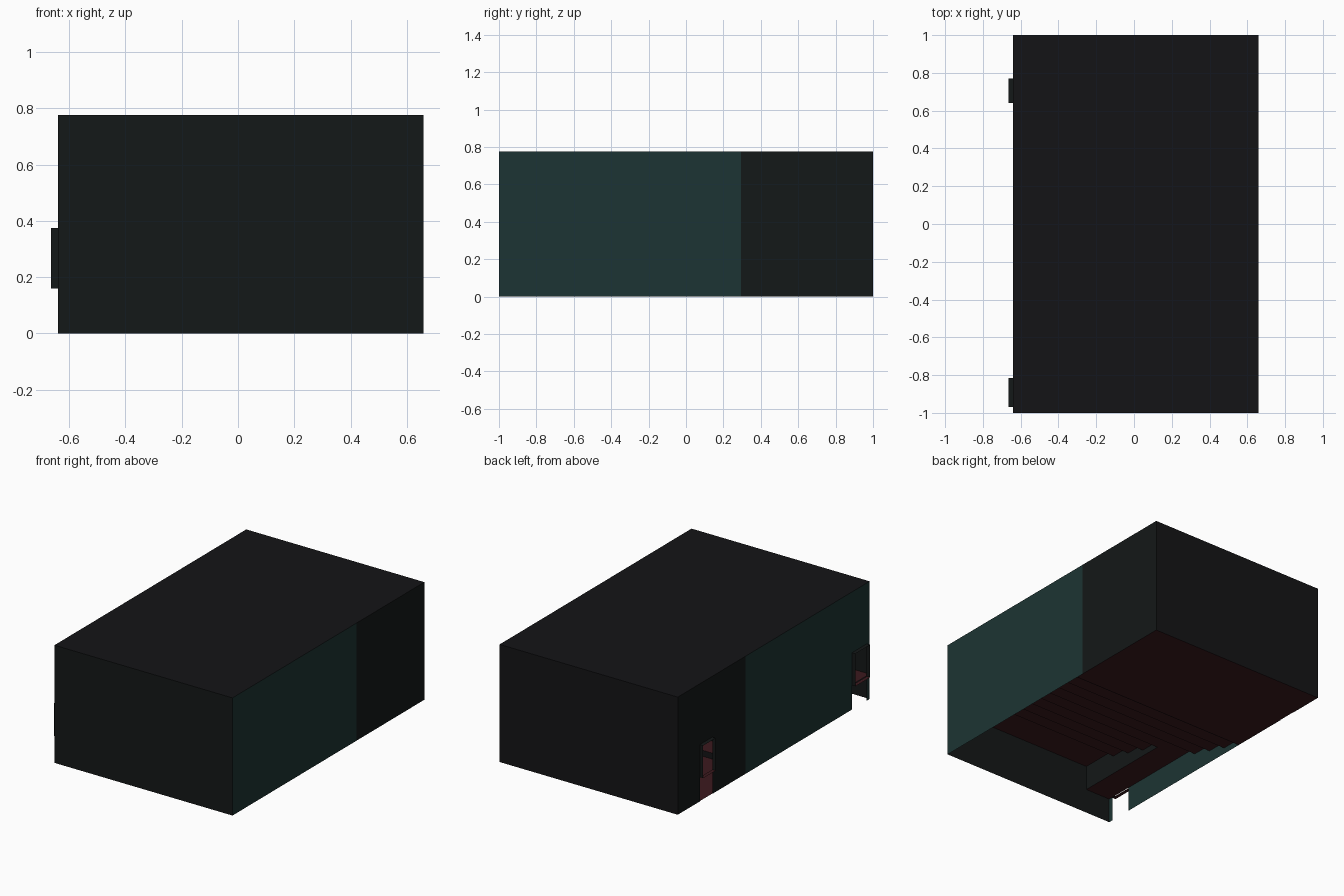
import bpy

if "Cube" in bpy.data.objects:
    bpy.data.objects.remove(bpy.data.objects["Cube"])

L, R, F, B, TOP = -0.64, 0.66, -1.0, 1.0, 0.776
SPLIT = 0.295      # where the wall colour changes
OUT = -0.665       # outer face of the doorway reveals
DOOR_TOP, LANDING = 0.375, 0.16
AISLE = -0.456     # edge between side aisle and seating tiers


def mat(name, rgb):
    m = bpy.data.materials.new(name)
    m.diffuse_color = (*rgb, 1)
    m.use_nodes = True
    m.node_tree.nodes["Principled BSDF"].inputs["Base Color"].default_value = m.diffuse_color
    return m


TEAL = mat("teal_panel", (0.012, 0.034, 0.033))
DARK = mat("dark_panel", (0.007, 0.009, 0.009))
BLACK = mat("black_panel", (0.007, 0.007, 0.008))
CARPET = mat("red_carpet", (0.045, 0.010, 0.013))


def sheet(name, faces, material):
    """Thin panels: each face is its own list of corner points."""
    verts, idx = [], []
    for f in faces:
        idx.append(range(len(verts), len(verts) + len(f)))
        verts += f
    me = bpy.data.meshes.new(name)
    me.from_pydata(verts, [], [tuple(i) for i in idx])
    me.materials.append(material)
    ob = bpy.data.objects.new(name, me)
    bpy.context.collection.objects.link(ob)
    return ob


def flat(x0, x1, y0, y1, z):
    return [(x0, y0, z), (x1, y0, z), (x1, y1, z), (x0, y1, z)]


def across(x0, x1, y, z0, z1):
    return [(x0, y, z0), (x1, y, z0), (x1, y, z1), (x0, y, z1)]


def side(x, y0, y1, z0, z1):
    return [(x, y0, z0), (x, y1, z0), (x, y1, z1), (x, y0, z1)]


def wall_with_door(y0, y1, d0, d1):
    prof = [(y0, 0), (d0, 0), (d0, DOOR_TOP), (d1, DOOR_TOP), (d1, 0),
            (y1, 0), (y1, TOP), (y0, TOP)]
    return [(L, y, z) for y, z in prof]


# room shell
sheet("ceiling", [flat(L, R, F, B, TOP)], BLACK)
sheet("front_wall", [across(L, R, F, 0, TOP)], DARK)
sheet("back_wall", [across(L, R, B, 0, TOP)], BLACK)
sheet("right_wall_teal", [side(R, F, SPLIT, 0, TOP)], TEAL)
sheet("right_wall_dark", [side(R, SPLIT, B, 0, TOP)], DARK)

# left wall with its two doorways
doors = {"upper": (-0.97, -0.815), "lower": (0.64, 0.77)}
sheet("left_wall_teal", [wall_with_door(F, SPLIT, *doors["upper"])], TEAL)
sheet("left_wall_dark", [wall_with_door(SPLIT, B, *doors["lower"])], DARK)
for name, (d0, d1) in doors.items():
    sheet(name + "_door_reveal",
          [across(OUT, L, d, LANDING, DOOR_TOP) for d in (d0, d1)]
          + [flat(OUT, L, d0, d1, DOOR_TOP)], DARK)
    sheet(name + "_door_sill", [flat(OUT, L, d0, d1, LANDING)], CARPET)

# stepped floor: eight risers, the side aisle stops at the landing
STEPS, FIRST, RUN, RISE = 8, 0.24, 0.14, 0.041
treads, risers, cheeks = [flat(L, R, FIRST, B, 0.002)], [], []
for i in range(STEPS):
    y1 = FIRST - i * RUN
    y0 = F if i == STEPS - 1 else y1 - RUN
    z = (i + 1) * RISE
    x0 = L if i < 4 else AISLE
    treads.append(flat(x0, R, y0, y1, z))
    risers.append(across(x0, R, y1, z - RISE, z))
    if i >= 4:
        cheeks.append(side(AISLE, y0, y1, 4 * RISE, z))
treads.append(flat(L, AISLE, F, FIRST - 4 * RUN, 4 * RISE))
sheet("stepped_floor", treads, CARPET)
sheet("step_risers", risers, BLACK)
sheet("aisle_side", cheeks, DARK)
